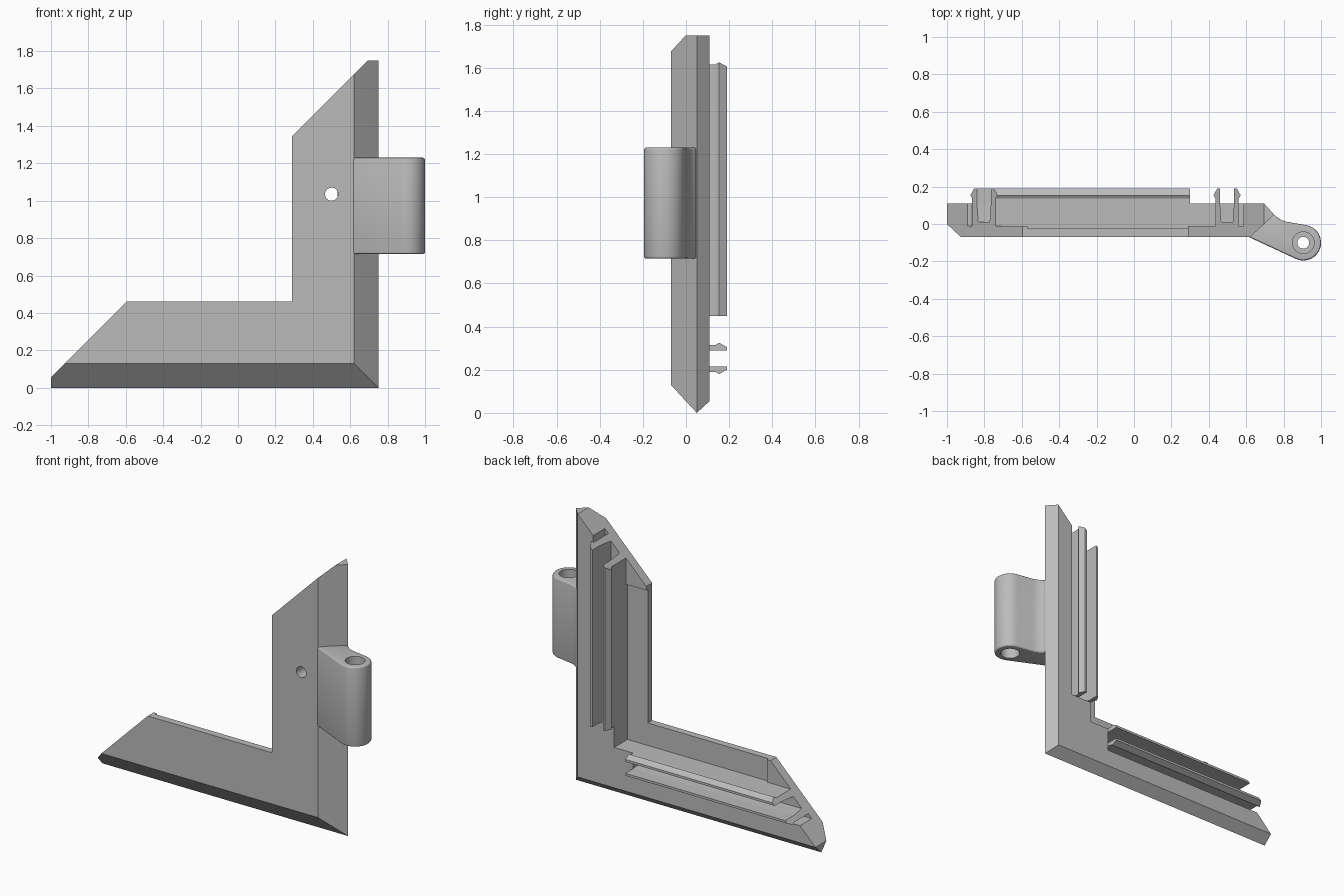
import bpy, bmesh, math

if "Cube" in bpy.data.objects:
    bpy.data.objects.remove(bpy.data.objects["Cube"])

grey = bpy.data.materials.new("plain grey")
grey.diffuse_color = (0.5, 0.5, 0.5, 1)
grey.use_nodes = True
grey.node_tree.nodes["Principled BSDF"].inputs["Base Color"].default_value = grey.diffuse_color


def place(u, v, y, upright):
    """u runs along an arm from the outer corner, v runs across it."""
    return (0.75 - v, y, u) if upright else (0.75 - u, y, v)


def arm_end(v):
    return min(1.75, 1.805 - v)          # square tip, then a 45 degree cut


def finish(bm, name):
    bmesh.ops.recalc_face_normals(bm, faces=bm.faces)
    mesh = bpy.data.meshes.new(name)
    bm.to_mesh(mesh)
    bm.free()
    mesh.materials.append(grey)
    obj = bpy.data.objects.new(name, mesh)
    bpy.context.collection.objects.link(obj)
    return obj


def prism(name, profile, u0, upright, extra=0.0):
    """Extrude a (v, y) section along one arm up to the slanted end."""
    bm = bmesh.new()
    a = [bm.verts.new(place(u0, v, y, upright)) for v, y in profile]
    b = [bm.verts.new(place(arm_end(v) + extra, v, y, upright)) for v, y in profile]
    bm.faces.new(a)
    bm.faces.new(b)
    for i in range(len(a)):
        j = (i + 1) % len(a)
        bm.faces.new((a[i], a[j], b[j], b[i]))
    return finish(bm, name)


def cylinder(name, r, depth, loc, rot=(0, 0, 0)):
    bpy.ops.mesh.primitive_cylinder_add(vertices=40, radius=r, depth=depth,
                                        location=loc, rotation=rot)
    obj = bpy.context.object
    obj.name = name
    obj.data.materials.append(grey)
    return obj


def apply(obj, mod):
    bpy.context.view_layer.objects.active = obj
    bpy.ops.object.modifier_apply(modifier=mod.name)


def cut(obj, cutters):
    for c in cutters:
        mod = obj.modifiers.new("cut", 'BOOLEAN')
        mod.operation = 'DIFFERENCE'
        mod.solver = 'EXACT'
        mod.object = c
        apply(obj, mod)
        bpy.data.objects.remove(c)


# Corner bracket: one section swept along both arms with a mitred corner
section = [(0.055, 0.11), (0.315, 0.11), (0.315, -0.025), (0.46, -0.025),
           (0.46, -0.07), (0.13, -0.07), (0.055, -0.001), (0, 0.05)]
bm = bmesh.new()
mitre = [bm.verts.new(place(v, v, y, True)) for v, y in section]
for upright in (True, False):
    end = [bm.verts.new(place(arm_end(v), v, y, upright)) for v, y in section]
    for i in range(len(end)):
        j = (i + 1) % len(end)
        bm.faces.new((mitre[i], mitre[j], end[j], end[i]))
    bm.faces.new(end[:7])
    bm.faces.new((end[6], end[7], end[0]))
bracket = finish(bm, "corner_bracket")

# Channel between the rails, relief slot beside them, and the screw hole
channel = [(0.222, 0.01), (0.283, 0.01), (0.29, 0.11), (0.29, 0.25),
           (0.215, 0.25), (0.215, 0.11)]
slot = [(0.165, -0.01), (0.19, -0.01), (0.19, 0.25), (0.165, 0.25)]
cutters = [prism("cutter", p, 0.45, up, 0.1)
           for p in (channel, slot) for up in (True, False)]
cutters.append(cylinder("cutter", 0.035, 0.3, (0.5, -0.07, 1.035), (math.pi / 2, 0, 0)))
cut(bracket, cutters)

# Barbed snap rails and the raised pads at the arm ends
barb = [(0.19, 0.11), (0.215, 0.11), (0.215, 0.19), (0.2, 0.19),
        (0.18, 0.153), (0.19, 0.137)]
barb_mirrored = [(0.505 - v, y) for v, y in barb]
pad = [(0.315, -0.025), (0.46, -0.025), (0.46, -0.01), (0.315, -0.01)]
for upright, side in ((True, "upright"), (False, "level")):
    prism(f"outer_rail_{side}", barb, 0.45, upright)
    prism(f"inner_rail_{side}", barb_mirrored, 0.45, upright)
    prism(f"end_pad_{side}", pad, 1.32, upright)

# Hinge knuckle: tangent plate wrapped round a barrel
cx, cy, r = 0.905, -0.1, 0.095
outline = [(0.61, -0.068)]
for i in range(25):
    a = math.radians(-114 + 192 * i / 24)
    outline.append((cx + r * math.cos(a), cy + r * math.sin(a)))
outline += [(0.815, 0.012), (0.79, 0.02), (0.768, 0.034), (0.75, 0.05), (0.7, 0.03)]
bm = bmesh.new()
base = bm.faces.new([bm.verts.new((x, y, 0.715)) for x, y in outline])
top = bmesh.ops.extrude_face_region(bm, geom=[base])["geom"]
bmesh.ops.translate(bm, vec=(0, 0, 0.515),
                    verts=[g for g in top if isinstance(g, bmesh.types.BMVert)])
hinge = finish(bm, "hinge_knuckle")
bevel = hinge.modifiers.new("bevel", 'BEVEL')
bevel.width = 0.012
bevel.segments = 3
bevel.limit_method = 'ANGLE'
bevel.angle_limit = math.radians(60)
apply(hinge, bevel)

# Pin hole with a wider bore at each end
cut(hinge, [cylinder("cutter", 0.032, 1, (cx, cy, 0.97)),
            cylinder("cutter", 0.058, 0.4, (cx, cy, 1.31)),
            cylinder("cutter", 0.058, 0.4, (cx, cy, 0.635))])

for obj in (bracket, hinge):
    bpy.ops.object.select_all(action='DESELECT')
    obj.select_set(True)
    bpy.context.view_layer.objects.active = obj
    bpy.ops.object.shade_smooth_by_angle(angle=math.radians(28))
